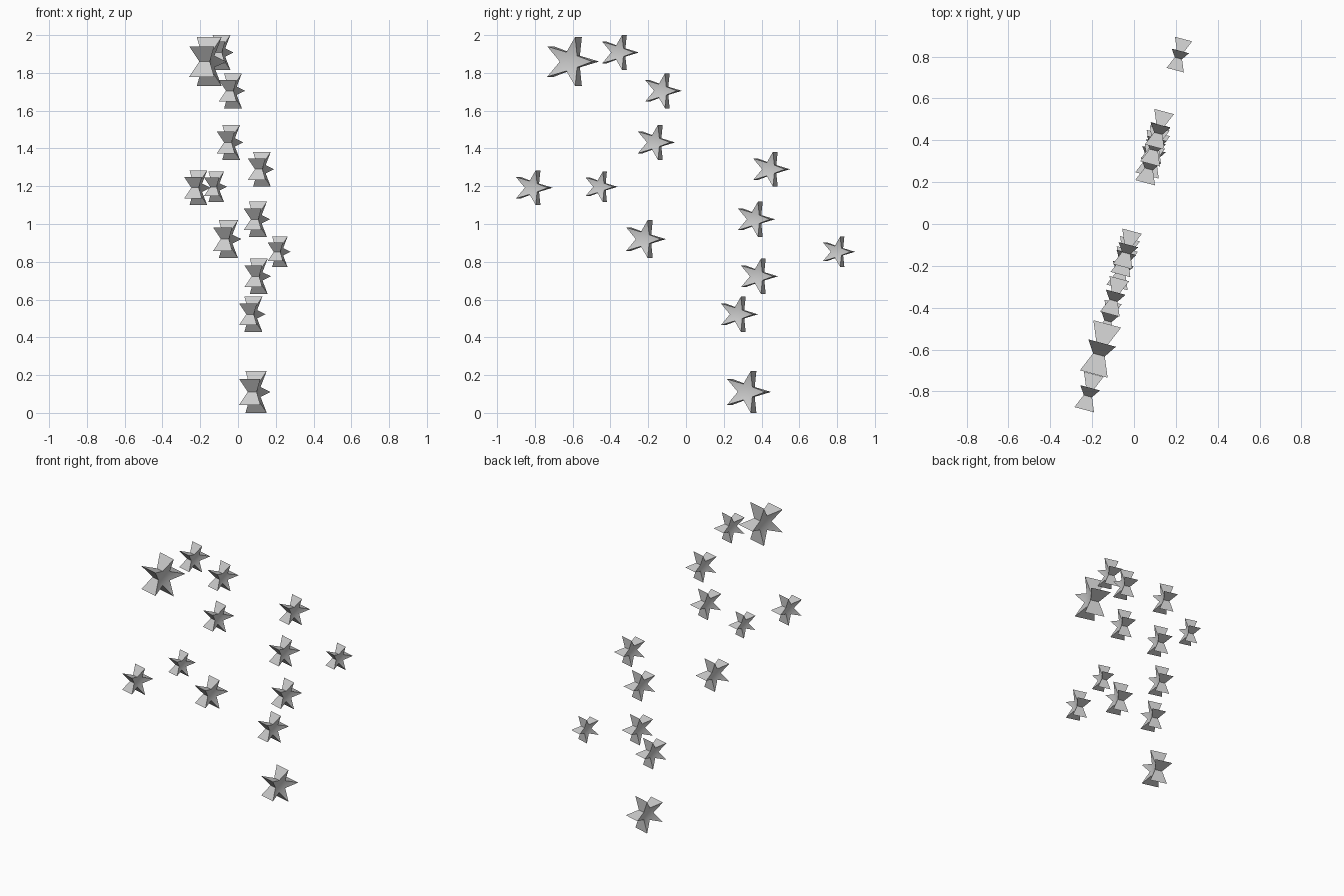
import bpy, bmesh
from math import sin, cos, pi, radians

if "Cube" in bpy.data.objects:
    bpy.data.objects.remove(bpy.data.objects["Cube"])

YAW = radians(15)          # the whole group lies in one upright plane, turned from the y axis
INNER = 0.382              # regular five-pointed star
TIP_HALF, NOTCH_HALF = 0.5, 0.21   # half thickness at tips and at notches


def add_star(name, y, z, size):
    """Thick five-pointed star, pinched towards the middle, one tip along +y."""
    bm = bmesh.new()
    front, back = [], []
    for i in range(10):
        tip = i % 2 == 0
        r = size * (1 if tip else INNER)
        h = size * (TIP_HALF if tip else NOTCH_HALF)
        a = i * pi / 5
        front.append(bm.verts.new((h, r * cos(a), r * sin(a))))
        back.append(bm.verts.new((-h, r * cos(a), r * sin(a))))
    # side walls
    for i in range(10):
        j = (i + 1) % 10
        bm.faces.new((front[i], back[i], back[j], front[j]))
    # arms and flat middle on both sides
    for ring in (front, back):
        bm.faces.new(ring[1::2])
        for i in range(0, 10, 2):
            bm.faces.new((ring[i - 1], ring[i], ring[i + 1]))
    bmesh.ops.recalc_face_normals(bm, faces=bm.faces)
    mesh = bpy.data.meshes.new(name)
    bm.to_mesh(mesh)
    bm.free()
    ob = bpy.data.objects.new(name, mesh)
    ob.location = (y * sin(YAW) / cos(YAW), y, z)
    ob.rotation_euler.z = -YAW
    bpy.context.collection.objects.link(ob)
    return ob


# star centres (y, z) and tip radius
STARS = [
    (-0.61, 1.86, 0.137), (-0.355, 1.908, 0.097), (-0.128, 1.705, 0.097),
    (-0.165, 1.432, 0.098), (0.444, 1.29, 0.097), (-0.812, 1.192, 0.097),
    (-0.455, 1.197, 0.085), (-0.221, 0.92, 0.105), (0.364, 1.025, 0.098),
    (0.802, 0.853, 0.085), (0.38, 0.723, 0.098), (0.274, 0.522, 0.098),
    (0.323, 0.111, 0.116),
]
stars = [add_star(f"star_{n + 1}", *s) for n, s in enumerate(STARS)]

# soft star faces, crisp outlines
bpy.ops.object.select_all(action='DESELECT')
for ob in stars:
    ob.select_set(True)
bpy.context.view_layer.objects.active = stars[0]
bpy.ops.object.shade_smooth_by_angle(angle=radians(35))
